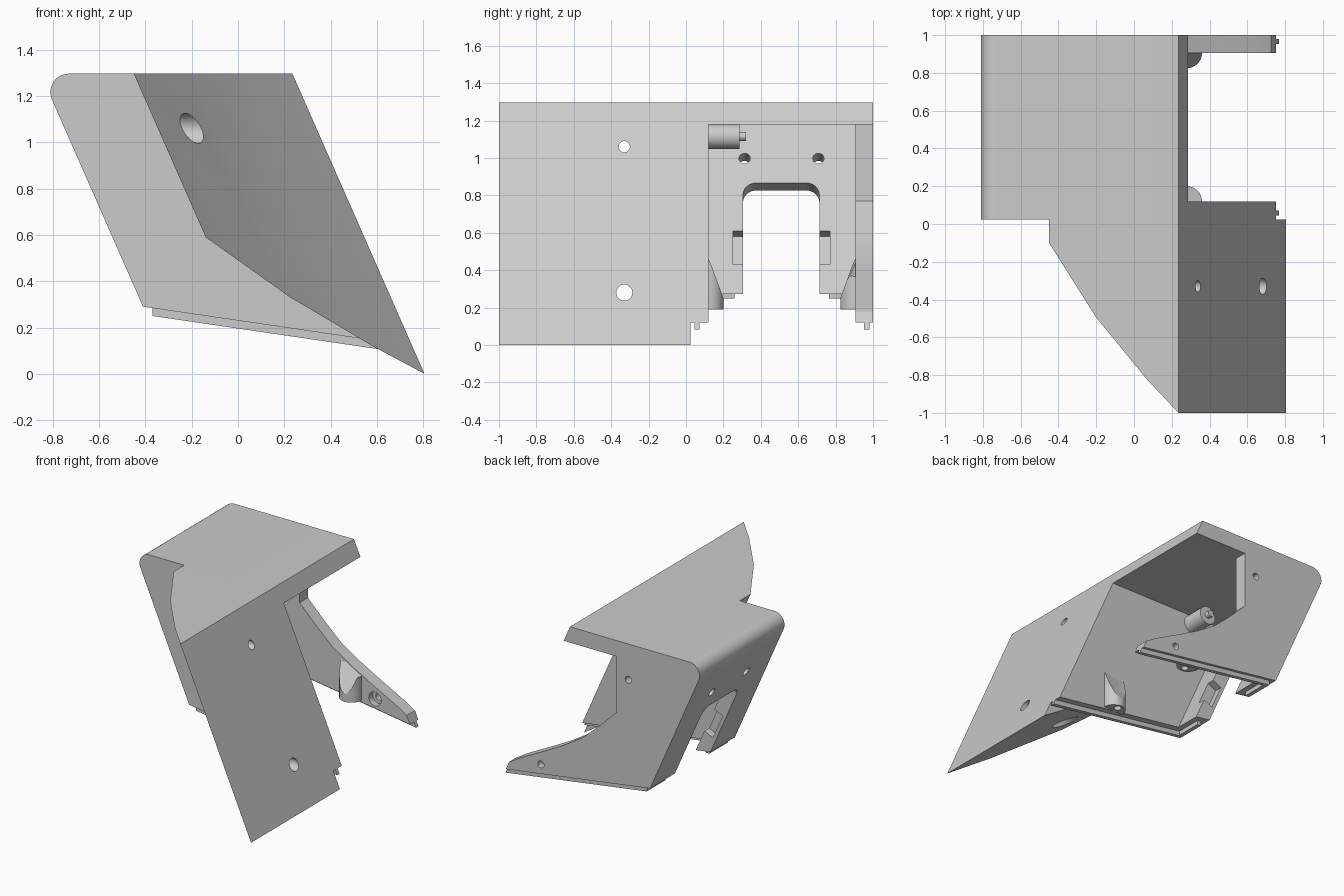
import bpy, bmesh, math
from mathutils import Vector

cube = bpy.data.objects.get("Cube")
if cube:
    bpy.data.objects.remove(cube, do_unlink=True)

grey = bpy.data.materials.new("light_grey")
grey.use_nodes = True
COLOUR = (0.6, 0.6, 0.6, 1)
grey.diffuse_color = COLOUR
grey.node_tree.nodes["Principled BSDF"].inputs["Base Color"].default_value = COLOUR

X, Y, Z = Vector((1, 0, 0)), Vector((0, 1, 0)), Vector((0, 0, 1))
ORIGIN = Vector((0, 0, 0))
TOP = 1.296
LEAN = 0.44                                  # x gained per unit of drop
UP = Vector((-LEAN, 0, 1)).normalized()      # up along the leaning walls
OUT = Vector((-UP.z, 0, UP.x))               # outward from the back wall
MIRROR_Y = 1.025                             # sum of mirrored y positions


def finish(name, bm):
    bmesh.ops.remove_doubles(bm, verts=bm.verts, dist=1e-4)
    bmesh.ops.recalc_face_normals(bm, faces=bm.faces)
    mesh = bpy.data.meshes.new(name)
    bm.to_mesh(mesh)
    bm.free()
    mesh.materials.append(grey)
    ob = bpy.data.objects.new(name, mesh)
    bpy.context.collection.objects.link(ob)
    return ob


def loft(name, rings):
    bm = bmesh.new()
    rows = [[bm.verts.new(p) for p in ring] for ring in rings]
    n = len(rows[0])
    for a, b in zip(rows, rows[1:]):
        for i in range(n):
            j = (i + 1) % n
            bm.faces.new((a[i], a[j], b[j], b[i]))
    bm.faces.new(rows[0])
    bm.faces.new(rows[-1])
    return finish(name, bm)


def prism(name, pts, start, end, o=ORIGIN, u=X, v=Z, w=Y):
    return loft(name, [[o + u * a + v * b + w * d for a, b in pts] for d in (start, end)])


def arc(cx, cy, r, a0, a1, n):
    angles = [math.radians(a0 + (a1 - a0) * i / n) for i in range(n + 1)]
    return [(cx + r * math.cos(a), cy + r * math.sin(a)) for a in angles]


def circle(cx, cy, r, n=32):
    return arc(cx, cy, r, 0, 360, n)[:-1]


def box(a0, a1, b0, b1):
    return [(a0, b0), (a1, b0), (a1, b1), (a0, b1)]


def activate(ob):
    bpy.ops.object.select_all(action='DESELECT')
    ob.select_set(True)
    bpy.context.view_layer.objects.active = ob


def cut(ob, *cutters):
    activate(ob)
    for c in cutters:
        mod = ob.modifiers.new("cut", 'BOOLEAN')
        mod.operation = 'DIFFERENCE'
        mod.solver = 'EXACT'
        mod.object = c
        bpy.ops.object.modifier_apply(modifier=mod.name)
        bpy.data.objects.remove(c, do_unlink=True)


def back_x(z):
    return -0.41 + LEAN * (0.29 - z)


def panel_x(z):
    return 0.235 + LEAN * (TOP - z)


# Housing: leaning box with a rounded top back edge
outline = [(panel_x(TOP), TOP)] + arc(-0.73, TOP - 0.08, 0.08, 90, 203.75, 14)
outline += [(-0.41, 0.29), (panel_x(0.12), 0.12)]
housing = prism("housing", outline, 0.023, 1.0)

# Cavity open to the right and below
cavity = prism("cavity", [(back_x(1.18) + 0.11, 1.18), (2, 1.18), (2, -1),
                          (back_x(-1) + 0.11, -1)], 0.12, 0.905)
# Swept opening in the rear side wall
sweep = [(-0.137, 1.18), (-0.137, 0.77), (0, 0.635), (0.133, 0.515), (0.28, 0.422),
         (0.42, 0.346), (0.65, 0.226), (0.723, 0.18), (1, 0.18), (1, 1.18)]
opening = prism("opening", sweep, 0.9, 1.1)
# Screw holes in the rear side wall, the lower one counterbored
holes = [prism("hole", circle(-0.235, 1.035, 0.025), 0.8, 1.1),
         prism("hole", circle(0.47, 0.23, 0.025), 0.8, 1.1),
         prism("bore", circle(0.47, 0.23, 0.05), 0.8, 0.95)]

# Arch, pockets and holes cut square through the leaning back wall
wall = dict(o=Vector((back_x(0.29) + 0.11, 0, 0.29)), u=Y, v=UP, w=OUT)
arch = [(0.305, -0.4), (0.713, -0.4)] + arc(0.643, 0.56, 0.07, 0, 90, 8)
arch += arc(0.375, 0.56, 0.07, 90, 180, 8)
holes += [prism("arch", arch, -0.15, 0.3, **wall),
          prism("pocket", box(0.25, 0.77, 0.153, 0.35), -0.1, 0.075, **wall)]
for y in (0.313, 0.708):
    holes.append(prism("hole", circle(y, 0.773, 0.03), -0.1, 0.3, **wall))
cut(housing, cavity, opening, *holes)

# Front fairing: faceted wedge swept along the lean to a knife edge
curve = [(0.023, -0.45), (-0.1, -0.45), (-0.495, -0.2), (-0.82, 0.066), (-1, panel_x(TOP))]
rings = []
for y, x in curve:
    low = min(0.59, 0.655 * (y + 1))
    rings.append([(panel_x(TOP), y, TOP), (panel_x(0), y, 0),
                  (x + LEAN * (TOP - low), y, low), (x, y, TOP)])
fairing = loft("front_fairing", rings)

# Stepped screw holes through the fairing: wide from behind, narrow at the panel
for z, r, step in ((1.06, 0.03, 0.15), (0.28, 0.043, 0.5)):
    stations = [(-1, 0.065), (step, 0.065), (step, r), (1.5, r)]
    cut(fairing, loft("stepped_hole", [[(x, a, b) for a, b in circle(-0.33, z, rad)]
                                       for x, rad in stations]))

# Upper locating boss with its pin
upper_boss = prism("upper_boss", circle(-0.41, 1.115, 0.066), 0.11, 0.285)
locating_pin = prism("locating_pin", circle(-0.41, 1.115, 0.024), 0.28, 0.32)
parts = [housing, fairing, upper_boss, locating_pin]


def side(y, mirrored):
    return MIRROR_Y - y if mirrored else y


for mirrored, label in ((False, "front"), (True, "rear")):
    # Screw boss with a slanted top, merged into the wall
    foot, head = [], []
    for x, y in arc(0.28, 0.12, 0.08, 0, 180, 16) + [(0.2, 0.11), (0.36, 0.11)]:
        top = min(0.46, 0.47 - 2.75 * (y - 0.12))
        if mirrored:
            top = min(top, 0.415 - 0.6 * (x - 0.28))
        foot.append((x, side(y, mirrored), 0.19))
        head.append((x, side(y, mirrored), top))
    boss = loft(label + "_screw_boss", [foot, head])
    cut(boss, prism("hole", circle(0.28, side(0.16, mirrored), 0.024), 0.1, 0.28,
                    u=X, v=Y, w=Z))
    # Tongue under the side wall, turning along the back wall
    rail = [(-0.37, 0.3), (-0.37, 0.25), (panel_x(0.083), 0.083),
            (panel_x(0.13), 0.13), (0.7, 0.15)]
    tongue = prism(label + "_tongue", rail, side(0.045, mirrored), side(0.072, mirrored))
    turn = prism(label + "_tongue_end", box(-0.37, -0.34, 0.25, 0.31),
                 side(0.072, mirrored), side(0.26, mirrored))
    parts += [boss, tongue, turn]

for ob in parts:
    activate(ob)
    bpy.ops.object.shade_smooth_by_angle(angle=math.radians(25))
